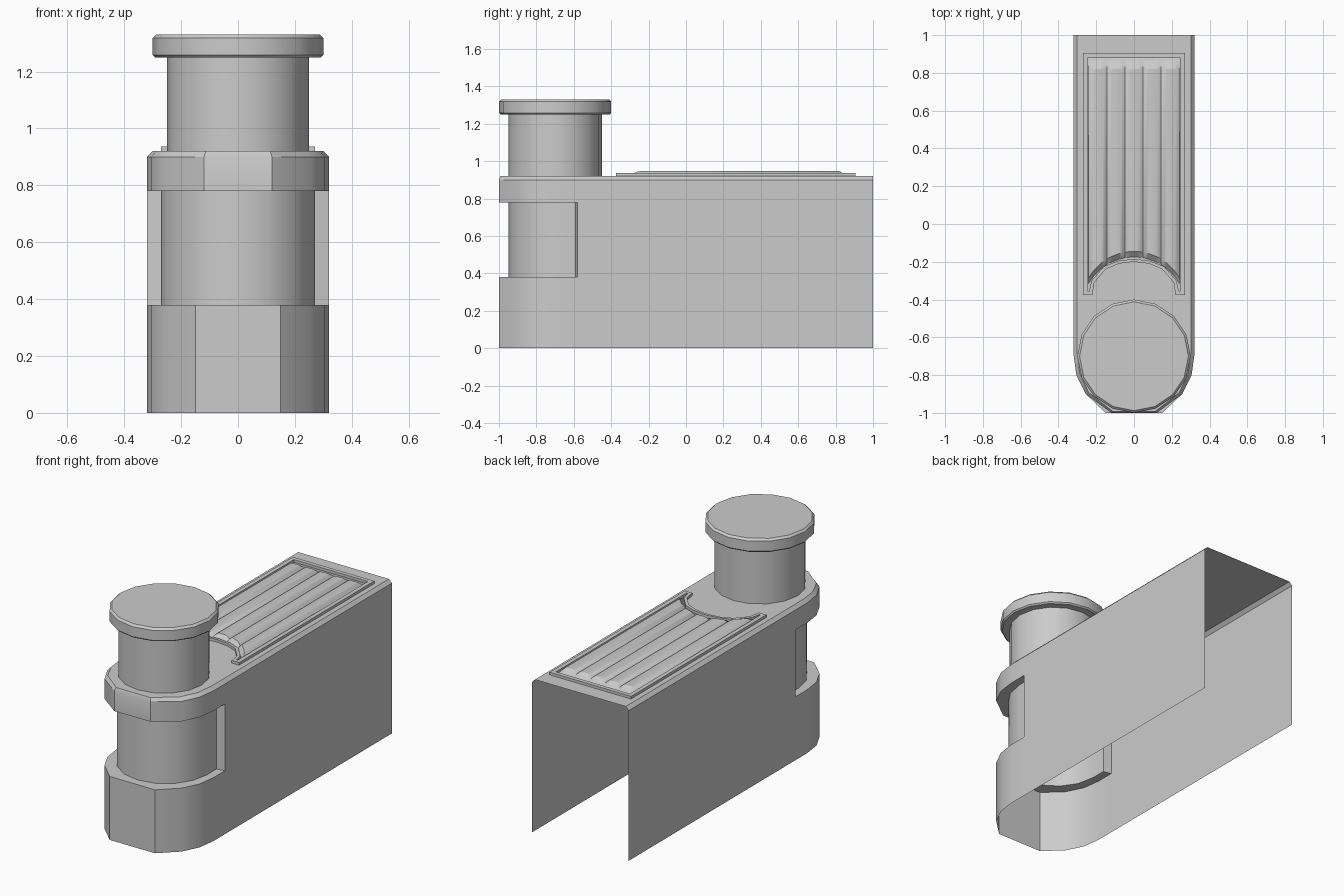
import bpy
import math

if "Cube" in bpy.data.objects:
    bpy.data.objects.remove(bpy.data.objects["Cube"])

Z_LOW, Z_HIGH, Z_EDGE, Z_TOP = 0.38, 0.78, 0.90, 0.92


def make(name, verts, faces):
    mesh = bpy.data.meshes.new(name)
    mesh.from_pydata(verts, [], faces)
    mesh.update()
    ob = bpy.data.objects.new(name, mesh)
    bpy.context.collection.objects.link(ob)
    bpy.ops.object.select_all(action='DESELECT')
    ob.select_set(True)
    bpy.context.view_layer.objects.active = ob
    bpy.ops.object.mode_set(mode='EDIT')
    bpy.ops.mesh.select_all(action='SELECT')
    bpy.ops.mesh.remove_doubles(threshold=0.0005)
    bpy.ops.mesh.normals_make_consistent(inside=False)
    bpy.ops.object.mode_set(mode='OBJECT')
    bpy.ops.object.shade_smooth_by_angle(angle=math.radians(32))
    return ob


def mirrored(half):
    """Right-hand half path followed by its mirror image."""
    return half + [(-x, y) for x, y in reversed(half) if x > 1e-6]


def loft(rows, closed=False):
    n = len(rows[0])
    verts = [v for row in rows for v in row]
    faces = []
    for r in range(len(rows) - 1):
        for i in range(n if closed else n - 1):
            j = (i + 1) % n
            faces.append((r * n + i, r * n + j, (r + 1) * n + j, (r + 1) * n + i))
    return verts, faces


def at(path, z):
    return [(x, y, z) for x, y in path]


def join(*parts):
    verts, faces = [], []
    for v, f in parts:
        o = len(verts)
        verts += v
        faces += [tuple(i + o for i in face) for face in f]
    return verts, faces


# Open-backed, bottomless body shell with a recessed waist
bend = [(0.32, -0.58), (0.32, -0.69), (0.305, -0.80), (0.255, -0.90)]
lower = mirrored([(0.32, 1.0)] + bend + [(0.15, -1.0)])
upper = mirrored([(0.32, 1.0)] + bend + [(0.12, -1.0)])
inset = [(x * 0.94, y if y > 0.9 else y + 0.008) for x, y in upper]
arc = [(0.27 * math.cos(math.radians(a)), -0.68 - 0.27 * math.sin(math.radians(a)))
       for a in (0, 22.5, 45, 67.5)]
waist = mirrored([(0.32, -0.58), (0.27, -0.59)] + arc + [(0, -0.95)])


def ledge(path, z):
    ring = at(path[1:-1], z) + at(waist[::-1][1:-1], z)
    return ring, [tuple(range(len(ring)))]


sides = [loft([at([(s * 0.32, 1), (s * 0.32, -0.58)], z) for z in (Z_LOW, Z_HIGH)])
         for s in (1, -1)]
make("body_shell", *join(
    loft([at(lower, 0), at(lower, Z_LOW)]),
    loft([at(waist, Z_LOW), at(waist, Z_HIGH)]),
    loft([at(upper, Z_HIGH), at(upper, Z_EDGE), at(inset, Z_TOP)]),
    (at(inset, Z_TOP), [tuple(range(len(inset)))]),
    ledge(lower, Z_LOW), ledge(upper, Z_HIGH), *sides))

# Round knob: neck and wide cap turned from one profile
profile = [(0.25, Z_TOP), (0.25, 1.25), (0.292, 1.25), (0.30, 1.258),
           (0.30, 1.318), (0.288, 1.33)]
SIDES = 16
rings = [[(r * math.cos(2 * math.pi * i / SIDES),
           -0.70 + r * math.sin(2 * math.pi * i / SIDES), z) for i in range(SIDES)]
         for r, z in profile]
make("round_knob", *join(loft(rings, True), (rings[-1], [tuple(range(SIDES))])))

# Raised rim around the panel, curved in front to clear the knob
rim_out = mirrored([(0.27, 0.905), (0.27, -0.375), (0.22, -0.375), (0.21, -0.31),
                    (0.15, -0.24), (0.08, -0.21), (0, -0.20)])
rim_in = mirrored([(0.245, 0.88), (0.245, -0.355), (0.237, -0.355), (0.225, -0.30),
                   (0.16, -0.225), (0.085, -0.195), (0, -0.185)])
make("panel_rim", *loft([at(rim_out, Z_TOP), at(rim_out, 0.936),
                         at(rim_in, 0.936), at(rim_in, Z_TOP)], True))

# Ribbed panel: five long ridges with sloped ends
section = []
for c in (-0.192, -0.096, 0, 0.096, 0.192):
    section += [(c + dx, z) for dx, z in
                ((-0.048, 0.931), (-0.034, 0.943), (-0.02, 0.947),
                 (0.02, 0.947), (0.034, 0.943), (0.048, 0.931))]


def front(x):
    return -0.43 + math.sqrt(0.275 ** 2 - x * x)


make("ribbed_panel", *loft([
    [(x, front(x) - 0.02, Z_TOP) for x, z in section],
    [(x, front(x) + 0.01, z) for x, z in section],
    [(x, 0.82, z) for x, z in section],
    [(x, 0.85, 0.926) for x, z in section],
    [(x, 0.88, Z_TOP) for x, z in section]]))
